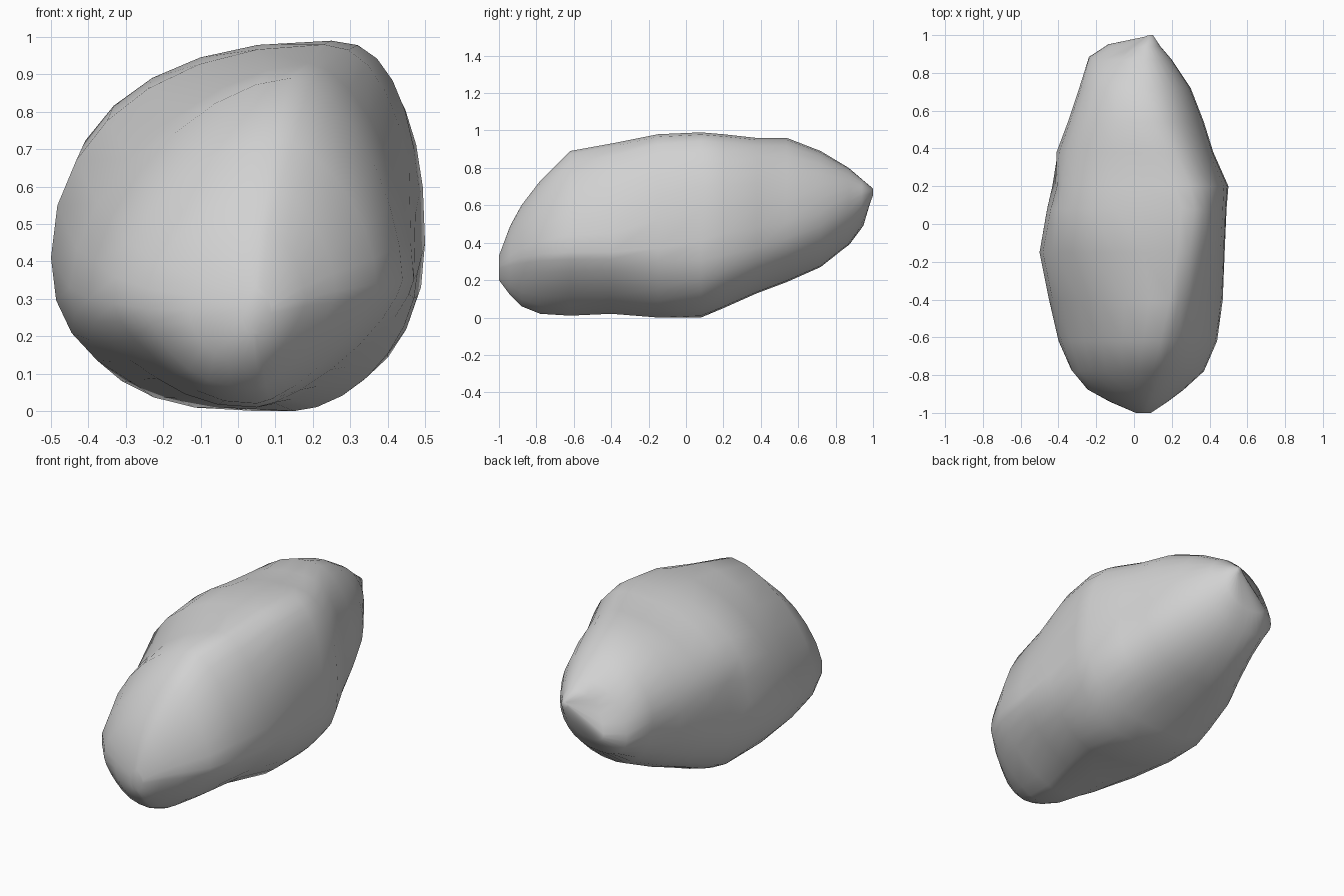
import bpy
import bmesh
from math import sin, cos, pi
from mathutils import Vector

default_cube = bpy.data.objects.get("Cube")
if default_cube:
    bpy.data.objects.remove(default_cube)

SIDES = 28

# Stations from front to back:
# y, left (x, z), top (x, z), right (x, z), bottom (x, z)
STATIONS = [
    (-1, (.01, .28), (.05, .34), (.09, .28), (.05, .21)),
    (-.94, (-.13, .28), (.06, .5), (.18, .31), (.05, .13)),
    (-.88, (-.25, .28), (.08, .61), (.26, .33), (.05, .07)),
    (-.78, (-.34, .29), (.1, .74), (.37, .35), (.05, .03)),
    (-.62, (-.4, .31), (.14, .9), (.44, .36), (.05, .02)),
    (-.4, (-.45, .34), (.19, .94), (.47, .36), (.1, .03)),
    (-.15, (-.5, .42), (.23, .99), (.48, .38), (.15, .01)),
    (.08, (-.47, .48), (.25, 1), (.49, .42), (.05, .01)),
    (.2, (-.44, .52), (.22, .99), (.5, .46), (-.02, .06)),
    (.38, (-.41, .56), (.15, .97), (.42, .49), (-.06, .14)),
    (.54, (-.35, .58), (.08, .97), (.37, .52), (-.08, .2)),
    (.72, (-.29, .58), (.05, .9), (.3, .57), (-.06, .28)),
    (.87, (-.22, .56), (.05, .81), (.2, .63), (-.05, .4)),
    (.94, (-.12, .56), (.06, .75), (.14, .66), (-.03, .5)),
    (1, (.06, .68), (.08, .7), (.1, .68), (.08, .66)),
]

# How full each corner is along the length: low is chamfered, high is square
FULLNESS_Y = (-.8, -.4, 0, .3, .6, 1)
FULLNESS = {
    ("left", "upper"): (1.7, 1.7, 2.4, 2.1, 1.9, 2),
    ("right", "upper"): (1.7, 1.7, 2.5, 2.3, 2.1, 2),
    ("left", "lower"): (2, 2.1, 2.5, 2.9, 2.2, 2),
    ("right", "lower"): (1.4, 1.4, 2, 2.7, 2.2, 2),
}

# Small lumps and hollows: centre, reach, push
LUMPS = [
    ((-.28, -.74, .12), .14, (.03, .03, .03)),
    ((-.43, .16, .56), .1, (.03, 0, 0)),
    ((-.17, .9, .5), .09, (-.03, .02, -.02)),
    ((-.03, .95, .65), .07, (.02, -.05, 0)),
]


def fullness_at(corner, y):
    """Blend the corner fullness between its key positions."""
    values = FULLNESS[corner]
    y = max(y, FULLNESS_Y[0])
    for k in range(len(values) - 1):
        start, end = FULLNESS_Y[k], FULLNESS_Y[k + 1]
        if y <= end:
            t = (y - start) / (end - start)
            return values[k] + (values[k + 1] - values[k]) * t


def ring_points(station):
    """Rounded outline through the four extremes of one cross-section."""
    y, left, top, right, bottom = station
    for i in range(SIDES):
        angle = 2 * pi * i / SIDES
        c, s = cos(angle), sin(angle)
        across, side = ("right", right) if c >= 0 else ("left", left)
        height, cap = ("upper", top) if s >= 0 else ("lower", bottom)
        power = 2 / fullness_at((across, height), y)
        x = cap[0] + (side[0] - cap[0]) * abs(c) ** power
        z = side[1] + (cap[1] - side[1]) * abs(s) ** power
        yield Vector((x, y, z))


def shape(point):
    """Push the skin in or out near each lump."""
    moved = point.copy()
    for centre, reach, push in LUMPS:
        nearness = max(0, 1 - (point - Vector(centre)).length / (2 * reach))
        moved += Vector(push) * nearness * nearness * (3 - 2 * nearness)
    return moved


# Stone colour
stone = bpy.data.materials.new("stone_grey")
stone.use_nodes = True
grey = (.64, .64, .64, 1)
stone.diffuse_color = grey
stone.node_tree.nodes["Principled BSDF"].inputs["Base Color"].default_value = grey

# Boulder skin, bridged ring by ring and closed at the ends
bm = bmesh.new()
rings = [[bm.verts.new(shape(p)) for p in ring_points(s)] for s in STATIONS]
for near, far in zip(rings, rings[1:]):
    for i in range(SIDES):
        j = (i + 1) % SIDES
        bm.faces.new((near[i], near[j], far[j], far[i]))
bm.faces.new(rings[0])
bm.faces.new(rings[-1])
bmesh.ops.recalc_face_normals(bm, faces=bm.faces)

# Rest it on the ground
lowest = min(v.co.z for v in bm.verts)
bmesh.ops.translate(bm, verts=bm.verts, vec=(0, 0, -lowest))

mesh = bpy.data.meshes.new("boulder")
bm.to_mesh(mesh)
bm.free()
mesh.materials.append(stone)
mesh.shade_smooth()
boulder = bpy.data.objects.new("boulder", mesh)
bpy.context.collection.objects.link(boulder)
